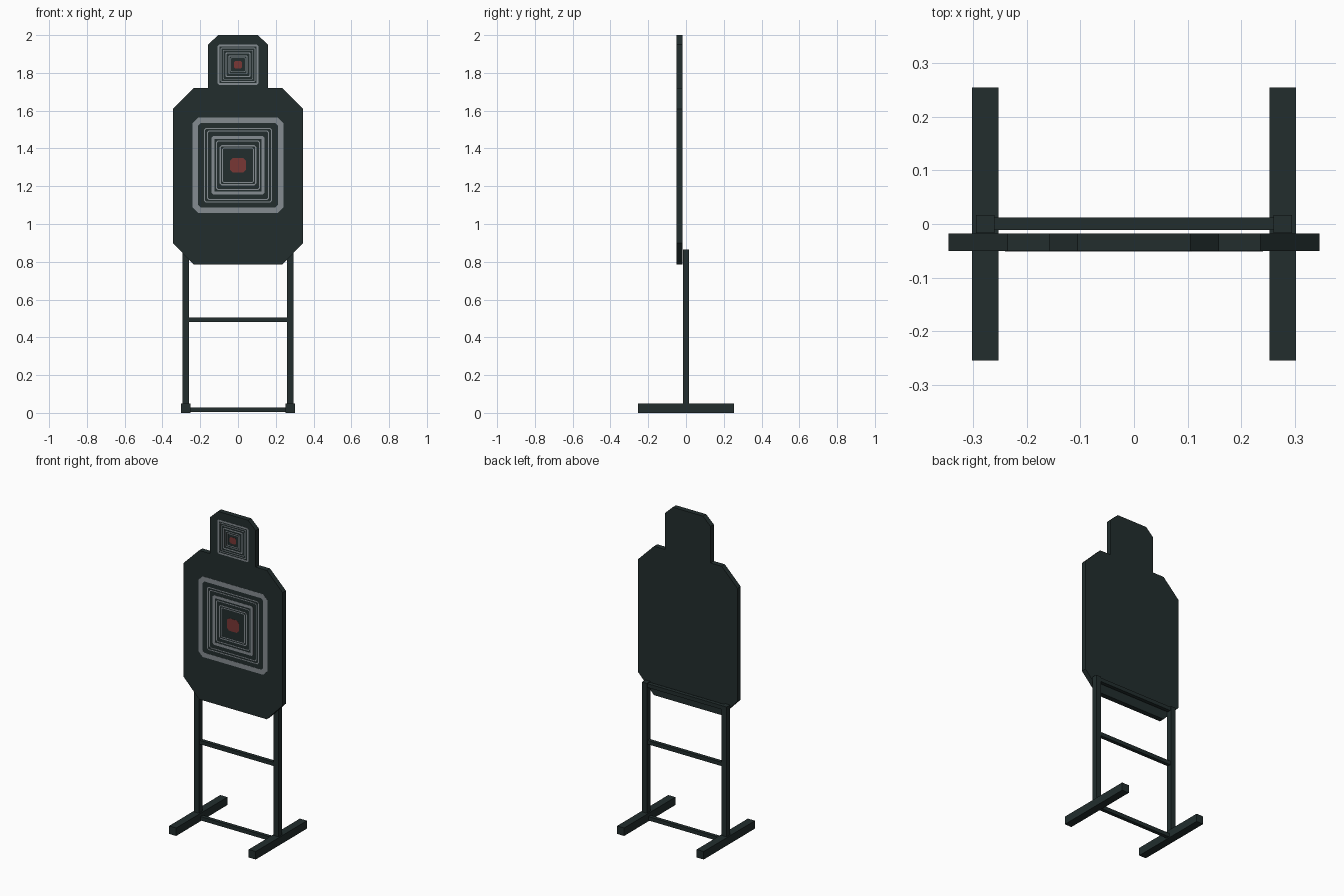
import bpy, bmesh

if "Cube" in bpy.data.objects:
    bpy.data.objects.remove(bpy.data.objects["Cube"])

def material(name, rgb):
    m = bpy.data.materials.new(name)
    m.diffuse_color = (*rgb, 1)
    m.use_nodes = True
    m.node_tree.nodes["Principled BSDF"].inputs["Base Color"].default_value = m.diffuse_color
    return m

STEEL = material("dark green steel", (0.016, 0.027, 0.027))
GREY = material("ring grey", (0.235, 0.265, 0.285))
RED = material("bullseye red", (0.19, 0.038, 0.036))
FRONT, BACK = -0.05, -0.018

def finish(name, bm, mat):
    bmesh.ops.recalc_face_normals(bm, faces=bm.faces)
    me = bpy.data.meshes.new(name)
    bm.to_mesh(me)
    bm.free()
    me.materials.append(mat)
    ob = bpy.data.objects.new(name, me)
    bpy.context.collection.objects.link(ob)
    return ob

def box(name, x, y, z):
    bm = bmesh.new()
    bmesh.ops.create_cube(bm, size=1)
    for v in bm.verts:
        v.co = [r[0] + (c + 0.5) * (r[1] - r[0]) for c, r in zip(v.co, (x, y, z))]
    return finish(name, bm, STEEL)

def slab(name, pts, y0, y1, mat):
    bm = bmesh.new()
    a = [bm.verts.new((x, y0, z)) for x, z in pts]
    b = [bm.verts.new((x, y1, z)) for x, z in pts]
    bm.faces.new(a)
    bm.faces.new(b[::-1])
    for i in range(len(a)):
        j = (i + 1) % len(a)
        bm.faces.new((a[i], b[i], b[j], a[j]))
    return finish(name, bm, mat)

def octagon(cz, hx, hz, c):
    q = [(hx, hz - c), (hx - c, hz)]
    q += [(-x, z) for x, z in q[::-1]]
    q += [(-x, -z) for x, z in q]
    return [(x, cz + z) for x, z in q]

def ring(name, cz, hx, hz, width, c):
    # flat frame with cut corners, laid just in front of the board
    bm = bmesh.new()
    outer = octagon(cz, hx, hz, c)
    inner = octagon(cz, hx - width, hz - width, max(c - 0.59 * width, 0.002))
    loops = [[bm.verts.new((x, y, z)) for x, z in p]
             for p, y in ((outer, FRONT), (outer, FRONT - 0.001),
                          (inner, FRONT - 0.001), (inner, FRONT))]
    for k in range(3):
        for i in range(8):
            j = (i + 1) % 8
            bm.faces.new((loops[k][i], loops[k][j], loops[k + 1][j], loops[k + 1][i]))
    return finish(name, bm, GREY)

# Target board: torso with cut corners and a head
half = [(0.235, 0.785), (0.345, 0.9), (0.345, 1.61), (0.235, 1.72),
        (0.158, 1.72), (0.158, 1.95), (0.105, 2.0)]
slab("target_board", half + [(-x, z) for x, z in half[::-1]], FRONT, BACK, STEEL)

# Scoring rings: half width, half height, line width, corner cut
BODY = [(0.24, 0.253, 0.029, 0.03), (0.180, 0.198, 0.006, 0.01),
        (0.165, 0.183, 0.005, 0.01), (0.141, 0.156, 0.017, 0.01),
        (0.116, 0.130, 0.005, 0.008), (0.097, 0.106, 0.006, 0.01),
        (0.084, 0.094, 0.005, 0.008)]
HEAD = [(0.108, 0.107, 0.010, 0.008), (0.092, 0.091, 0.004, 0.005),
        (0.080, 0.079, 0.004, 0.005), (0.067, 0.066, 0.007, 0.005),
        (0.050, 0.049, 0.004, 0.004), (0.040, 0.039, 0.004, 0.004)]
for part, cz, rings in (("body", 1.311, BODY), ("head", 1.843, HEAD)):
    for n, (hx, hz, w, c) in enumerate(rings, 1):
        ring(f"{part}_ring_{n}", cz, hx, hz, w, c)
slab("body_bullseye", octagon(1.311, 0.042, 0.039, 0.015), FRONT - 0.001, FRONT, RED)
slab("head_bullseye", octagon(1.843, 0.022, 0.020, 0.008), FRONT - 0.001, FRONT, RED)

# Stand: feet and posts on both sides
for side, s in (("left", -1), ("right", 1)):
    box(f"{side}_foot", sorted((s * 0.252, s * 0.301)), (-0.254, 0.254), (0, 0.05))
    box(f"{side}_post", sorted((s * 0.26, s * 0.294)), (-0.017, 0.017), (0.02, 0.865))

# Cross bars between the posts
for name, z0, z1 in (("bottom_bar", 0.005, 0.029), ("middle_bar", 0.482, 0.506),
                     ("top_bar", 0.838, 0.862)):
    box(name, (-0.262, 0.262), (-0.011, 0.012), (z0, z1))
